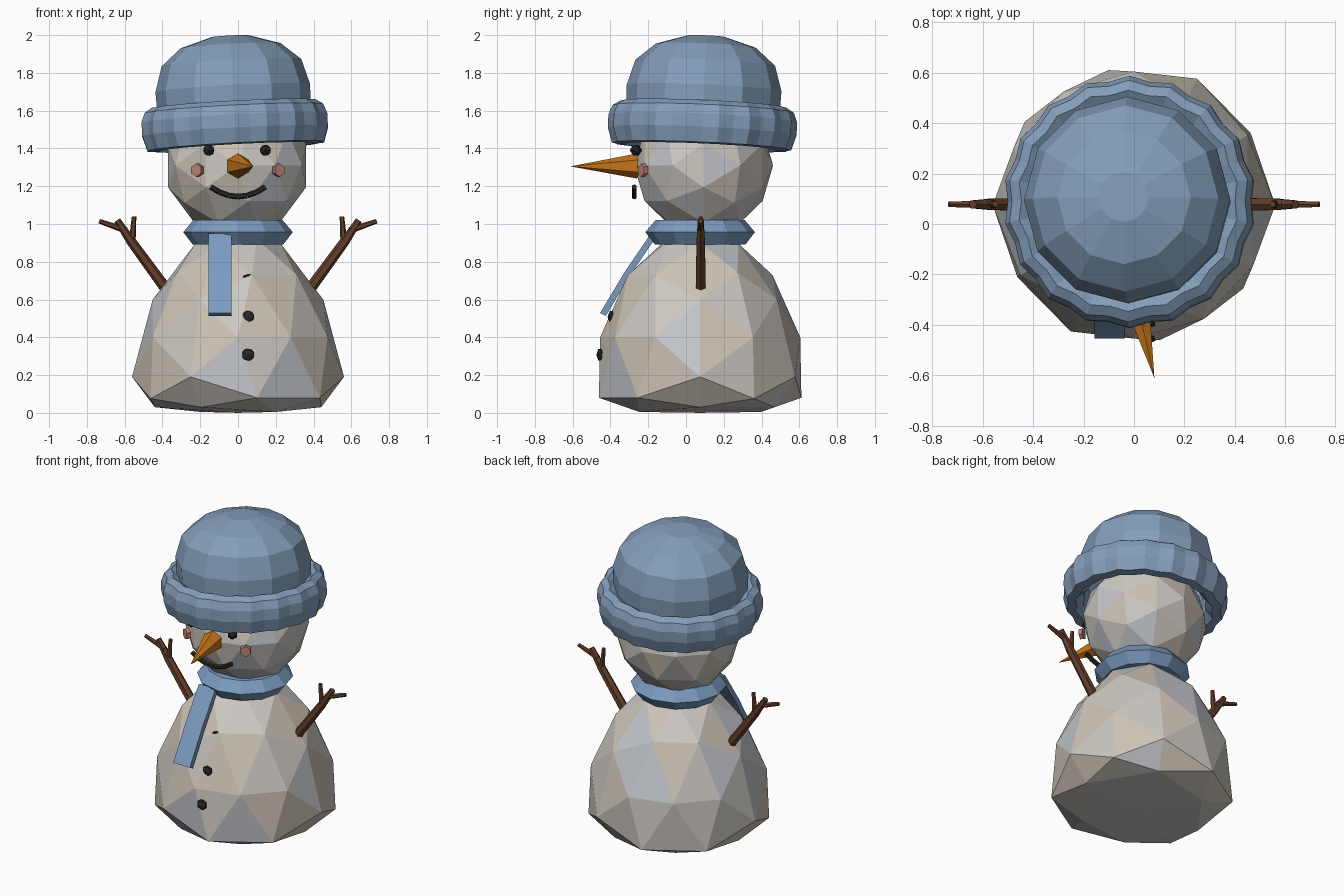
import bpy, bmesh, random
from math import sin, cos, pi, radians
from mathutils import Vector, Matrix

if "Cube" in bpy.data.objects:
    bpy.data.objects.remove(bpy.data.objects["Cube"])

random.seed(4)


def material(name, rgb):
    m = bpy.data.materials.new(name)
    m.diffuse_color = (*rgb, 1)
    m.use_nodes = True
    m.node_tree.nodes["Principled BSDF"].inputs["Base Color"].default_value = m.diffuse_color
    return m


snow = [material("snow_grey", (0.60, 0.57, 0.53)),
        material("snow_warm", (0.60, 0.54, 0.46)),
        material("snow_cool", (0.55, 0.57, 0.60))]
wool = material("wool", (0.23, 0.34, 0.49))
scarf_blue = material("scarf_blue", (0.20, 0.33, 0.53))
carrot = material("carrot", (0.58, 0.18, 0.01))
coal = material("coal", (0.02, 0.02, 0.02))
wood = material("wood", (0.13, 0.05, 0.025))
pink = material("pink", (0.50, 0.23, 0.18))


def finish(name, bm, mats, loc=(0, 0, 0), rot=(0, 0, 0)):
    bmesh.ops.recalc_face_normals(bm, faces=bm.faces)
    me = bpy.data.meshes.new(name)
    for m in mats:
        me.materials.append(m)
    for f in bm.faces:
        f.material_index = random.choice([0, 0, 1, 2]) if len(mats) > 1 else 0
    bm.to_mesh(me)
    bm.free()
    ob = bpy.data.objects.new(name, me)
    ob.location, ob.rotation_euler = loc, rot
    bpy.context.collection.objects.link(ob)
    return ob


def faceted_ball(subdiv, scale):
    # icosphere whose poles point to the front and back
    bm = bmesh.new()
    bmesh.ops.create_icosphere(bm, subdivisions=subdiv, radius=1)
    for v in bm.verts:
        x, y, z = v.co
        v.co = (x * scale[0], -z * scale[1], y * scale[2])
    return bm


def lathe(name, prof, n, mat, loc, rot=(0, 0, 0), closed=False, dip=1.0):
    # revolve (r, z) points; every second column is pulled in by dip
    bm = bmesh.new()
    rings = []
    for r, z in prof:
        ring = []
        for i in range(n):
            a = 2 * pi * i / n - pi / 2
            k = r * (dip if i % 2 else 1)
            ring.append(bm.verts.new((k * cos(a), k * sin(a), z)))
        rings.append(ring)
    for j in range(len(rings) - (0 if closed else 1)):
        a, b = rings[j], rings[(j + 1) % len(rings)]
        for i in range(n):
            bm.faces.new((a[i], a[(i + 1) % n], b[(i + 1) % n], b[i]))
    if not closed:
        bm.faces.new(rings[-1])
    return finish(name, bm, [mat], loc, rot)


def stick(bm, a, b, r1, r2, n):
    a, b = Vector(a), Vector(b)
    d = b - a
    m = Matrix.Translation((a + b) / 2) @ d.to_track_quat('Z', 'Y').to_matrix().to_4x4()
    bmesh.ops.create_cone(bm, cap_ends=True, segments=n, radius1=r1, radius2=r2,
                          depth=d.length, matrix=m)


# body: faceted ball, tapered towards the neck and flattened at the base
# (ball height, width factor, new height)
levels = [(-1.01, 0.70, 0), (-0.85, 0.72, 0.005), (-0.81, 0.75, 0.03), (-0.5, 0.63, 0.08),
          (-0.31, 0.59, 0.19), (0, 0.53, 0.40), (0.31, 0.475, 0.60), (0.5, 0.45, 0.73),
          (0.81, 0.38, 0.90), (1.01, 0.30, 1.0)]
bm = faceted_ball(2, (1, 1, 1))
for v in bm.verts:
    for (h0, w0, z0), (h1, w1, z1) in zip(levels, levels[1:]):
        if h0 <= v.co.z < h1:
            t = (v.co.z - h0) / (h1 - h0)
            w = w0 + (w1 - w0) * t
            v.co = (v.co.x * w, v.co.y * w, z0 + (z1 - z0) * t)
            break
finish("body", bm, snow, (0, 0.075, 0))

# head
finish("head", faceted_ball(2, (0.384, 0.368, 0.375)), snow, (-0.005, 0.093, 1.31))

# hat: crown and rolled brim share one tilt
hat_pos, tilt = (-0.017, 0.087, 1.52), (radians(-2.5), radians(-3), 0)
lathe("hat_crown", [(0.38, -0.05), (0.405, 0.06), (0.41, 0.20), (0.37, 0.335),
                    (0.265, 0.425), (0.10, 0.475)], 24, wool, hat_pos, tilt, dip=0.966)
lathe("hat_brim", [(0.375, -0.07), (0.42, -0.115), (0.475, -0.11), (0.50, -0.03),
                   (0.50, 0.04), (0.48, 0.09), (0.44, 0.115), (0.385, 0.08)],
      36, wool, hat_pos, tilt, closed=True, dip=0.965)

# scarf ring and hanging tail
lathe("scarf_ring", [(0.17, 0.065), (0.235, 0.065), (0.29, 0), (0.24, -0.065), (0.17, -0.065)],
      12, scarf_blue, (0, 0.075, 0.957), closed=True)
bm = bmesh.new()
rows = []
for y, z in [(-0.155, 0.935), (-0.295, 0.73), (-0.425, 0.513)]:
    rows.append([bm.verts.new((x, y + dy, z + dz))
                 for x, dy, dz in [(-0.157, 0, 0), (-0.035, 0, 0),
                                   (-0.035, -0.03, 0.016), (-0.157, -0.03, 0.016)]])
for a, b in zip(rows, rows[1:]):
    for i in range(4):
        bm.faces.new((a[i], a[(i + 1) % 4], b[(i + 1) % 4], b[i]))
bm.faces.new(rows[0])
bm.faces.new(rows[-1])
finish("scarf_tail", bm, [scarf_blue])

# carrot nose
bm = bmesh.new()
stick(bm, (0, -0.26, 1.307), (0.081, -0.612, 1.305), 0.066, 0.0, 6)
finish("nose", bm, [carrot])

# eyes, cheeks and arms on both sides
for side, s in (("left", -1), ("right", 1)):
    finish("eye_" + side, faceted_ball(1, (0.033,) * 3), [coal], (s * 0.15 - 0.005, -0.265, 1.39))
    bm = bmesh.new()
    c = Vector((s * 0.22, -0.235, 1.285))
    n = Vector((s * 0.5, -0.85, 0))
    stick(bm, c - n * 0.02, c + n * 0.004, 0.037, 0.035, 6)
    finish("cheek_" + side, bm, [pink])
    bm = bmesh.new()
    for x1, z1, x2, z2, r1, r2 in [(0.38, 0.655, 0.57, 0.915, 0.030, 0.026),
                                   (0.56, 0.90, 0.64, 1.02, 0.026, 0.018),
                                   (0.59, 0.965, 0.735, 1.015, 0.018, 0.012),
                                   (0.56, 0.91, 0.55, 1.04, 0.018, 0.012)]:
        stick(bm, (s * x1, 0.078, z1), (s * x2, 0.078, z2), r1, r2, 6)
    finish("arm_" + side, bm, [wood])

# smile
bm = bmesh.new()
pts = [(0.145 * t, -0.274, 1.145 + 0.052 * t * t) for t in (-1, -0.67, -0.33, 0, 0.33, 0.67, 1)]
for a, b in zip(pts, pts[1:]):
    stick(bm, a, b, 0.015, 0.015, 6)
finish("mouth", bm, [coal])

# coal buttons
for i, (y, z) in enumerate([(-0.295, 0.705), (-0.395, 0.508), (-0.455, 0.308)]):
    finish(f"button_{i + 1}", faceted_ball(1, (0.037, 0.02, 0.037)), [coal], (0.053, y, z))
